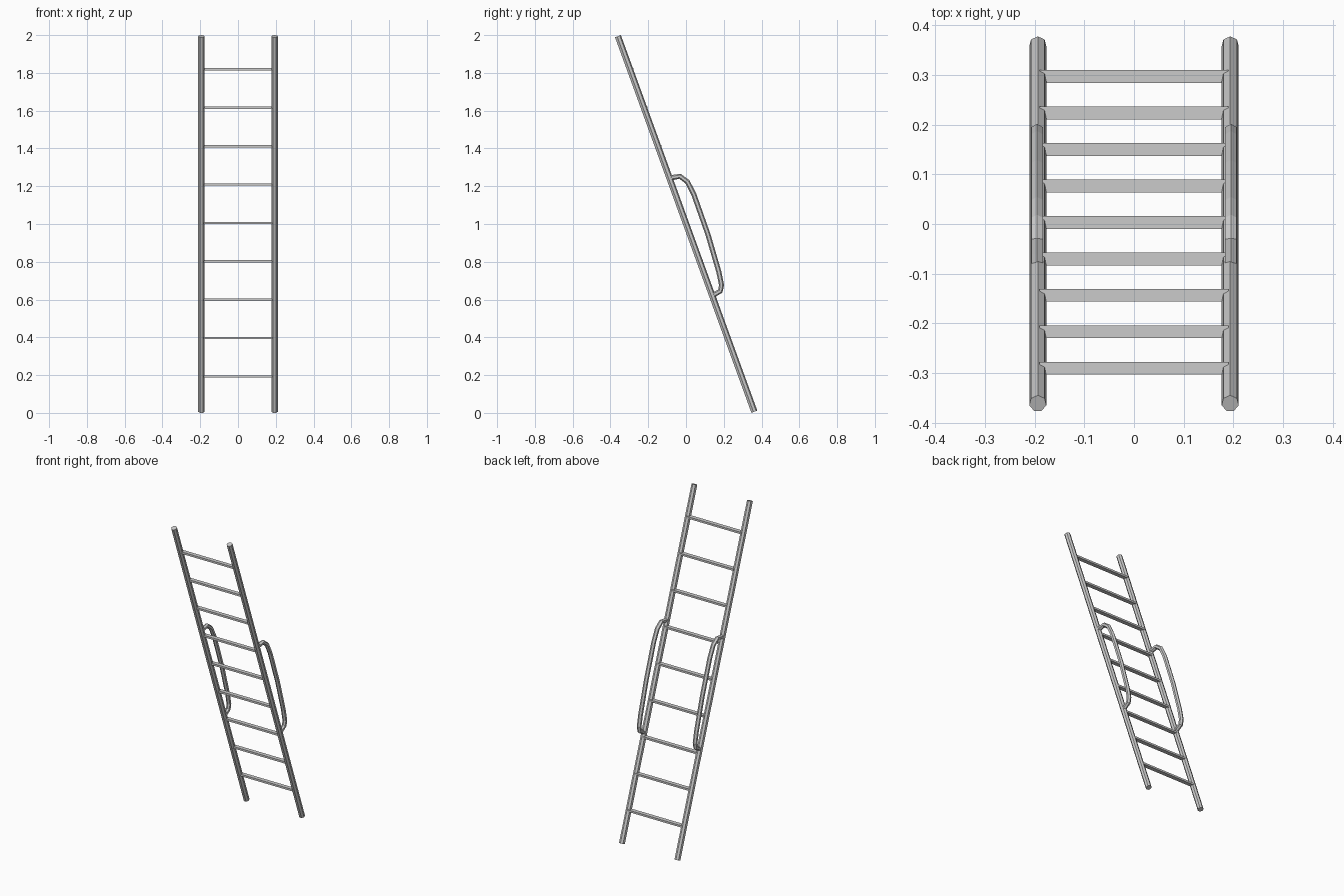
import bpy, bmesh, math
from mathutils import Vector

if "Cube" in bpy.data.objects:
    bpy.data.objects.remove(bpy.data.objects["Cube"])


def tube(name, x, path, radius, sides):
    """Flat-faced capped tube along a (y, z) path in the plane of constant x."""
    pts = [Vector((x, y, z)) for y, z in path]
    side = Vector((1, 0, 0))
    bm = bmesh.new()
    rings = []
    for i, p in enumerate(pts):
        a = (p - pts[max(i - 1, 0)]).normalized()
        b = (pts[min(i + 1, len(pts) - 1)] - p).normalized()
        tangent = (a + b).normalized()
        up = tangent.cross(side)
        ring = []
        for k in range(sides):
            t = 2 * math.pi * k / sides + math.pi / 2
            ring.append(bm.verts.new(p + radius * (math.cos(t) * side + math.sin(t) * up)))
        rings.append(ring)
    for r0, r1 in zip(rings, rings[1:]):
        for k in range(sides):
            n = (k + 1) % sides
            bm.faces.new((r0[k], r0[n], r1[n], r1[k]))
    bm.faces.new(rings[0])
    bm.faces.new(rings[-1])
    bmesh.ops.recalc_face_normals(bm, faces=bm.faces)
    me = bpy.data.meshes.new(name)
    bm.to_mesh(me)
    bm.free()
    ob = bpy.data.objects.new(name, me)
    bpy.context.collection.objects.link(ob)
    return ob


HALF_W = 0.1935
rail_path = [(0.361, 0.006), (-0.361, 1.994)]
handle_path = [(-0.083, 1.245), (-0.06, 1.248), (-0.032, 1.253), (0.008, 1.223),
               (0.042, 1.155), (0.116, 0.945), (0.174, 0.746), (0.188, 0.677),
               (0.182, 0.645), (0.142, 0.622)]

# side rails and grab handles
for label, s in (("left", -1), ("right", 1)):
    tube(label + "_rail", s * HALF_W, rail_path, 0.0175, 7)
    tube(label + "_handle", s * (HALF_W + 0.0015), handle_path, 0.0135, 6)

# flat rungs, evenly spaced up the slope
for i in range(9):
    z = 0.193 + i * 0.2032
    y = 0.297 - i * 0.0734
    bpy.ops.mesh.primitive_cube_add(size=1, location=(0, y, z))
    rung = bpy.context.object
    rung.name = "rung_%d" % (i + 1)
    rung.scale = (0.38, 0.026, 0.012)
